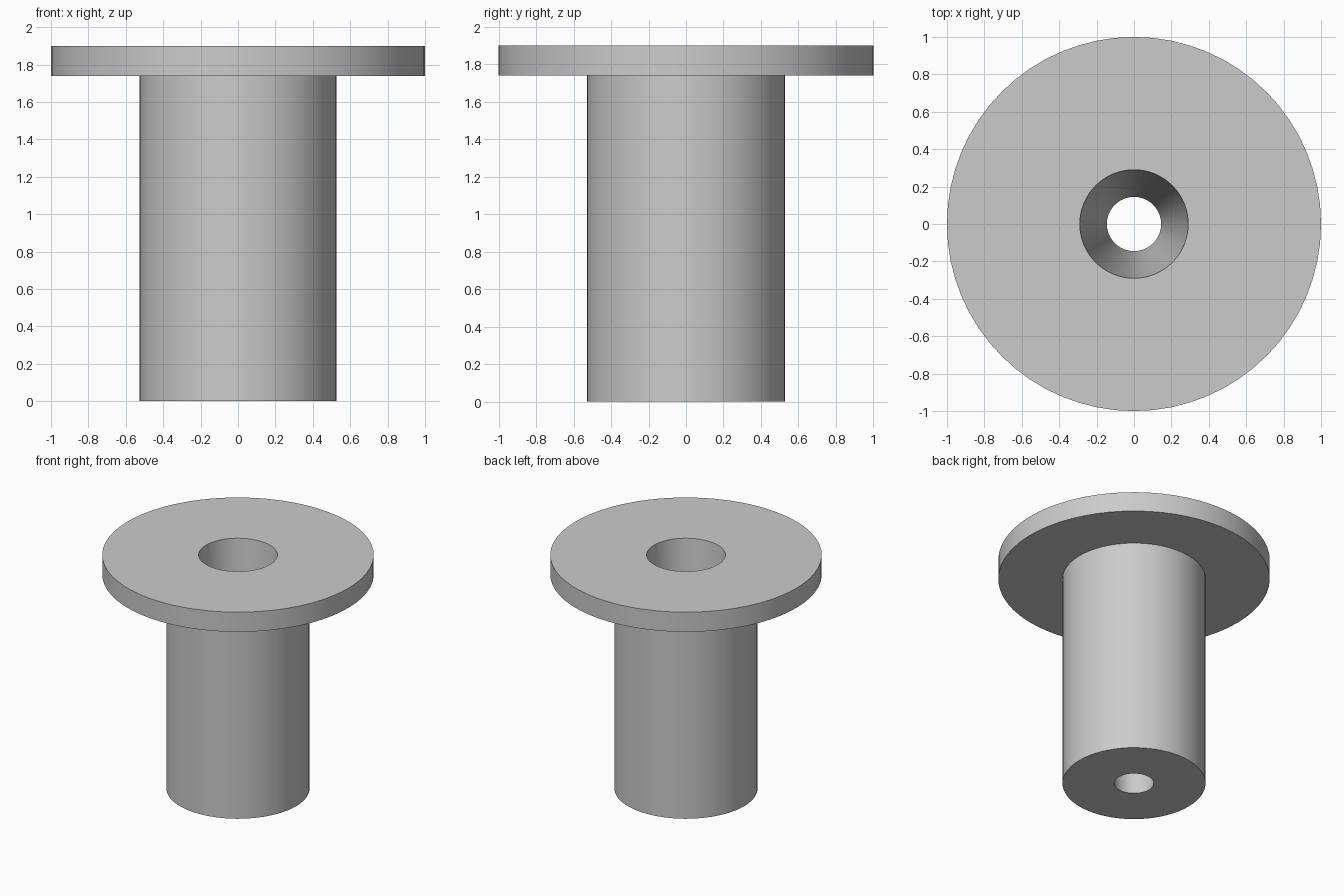
import bpy
import bmesh
from math import radians, tau
from mathutils import Vector

SIDES = 64

cube = bpy.data.objects.get("Cube")
if cube:
    bpy.data.objects.remove(cube, do_unlink=True)

# Single plain grey
grey = bpy.data.materials.new("plain_grey")
grey.use_nodes = True
colour = (0.6, 0.6, 0.6, 1.0)
grey.diffuse_color = colour
grey.node_tree.nodes["Principled BSDF"].inputs["Base Color"].default_value = colour


def lathe(name, profile):
    """Revolve a closed (radius, height) outline around z."""
    bm = bmesh.new()
    verts = [bm.verts.new(Vector((r, 0, z))) for r, z in profile]
    edges = [bm.edges.new((v, verts[i - 1])) for i, v in enumerate(verts)]
    bmesh.ops.spin(bm, geom=verts + edges, cent=(0, 0, 0), axis=(0, 0, 1),
                   angle=tau, steps=SIDES, use_merge=True)
    bmesh.ops.remove_doubles(bm, verts=bm.verts[:], dist=0.0001)
    bmesh.ops.recalc_face_normals(bm, faces=bm.faces[:])
    mesh = bpy.data.meshes.new(name)
    bm.to_mesh(mesh)
    bm.free()
    mesh.materials.append(grey)
    obj = bpy.data.objects.new(name, mesh)
    bpy.context.collection.objects.link(obj)
    bpy.ops.object.select_all(action='DESELECT')
    obj.select_set(True)
    bpy.context.view_layer.objects.active = obj
    bpy.ops.object.shade_smooth_by_angle(angle=radians(30))
    return obj


# Shaft and flange turned as one piece, with a tapered bore right through
shaft_radius, flange_radius = 0.527, 1.0
flange_base, top = 1.74, 1.9
bore_bottom, bore_top = 0.145, 0.29
lathe("flanged_bushing", [
    (bore_bottom, 0), (shaft_radius, 0), (shaft_radius, flange_base),
    (flange_radius, flange_base), (flange_radius, top), (bore_top, top),
])
